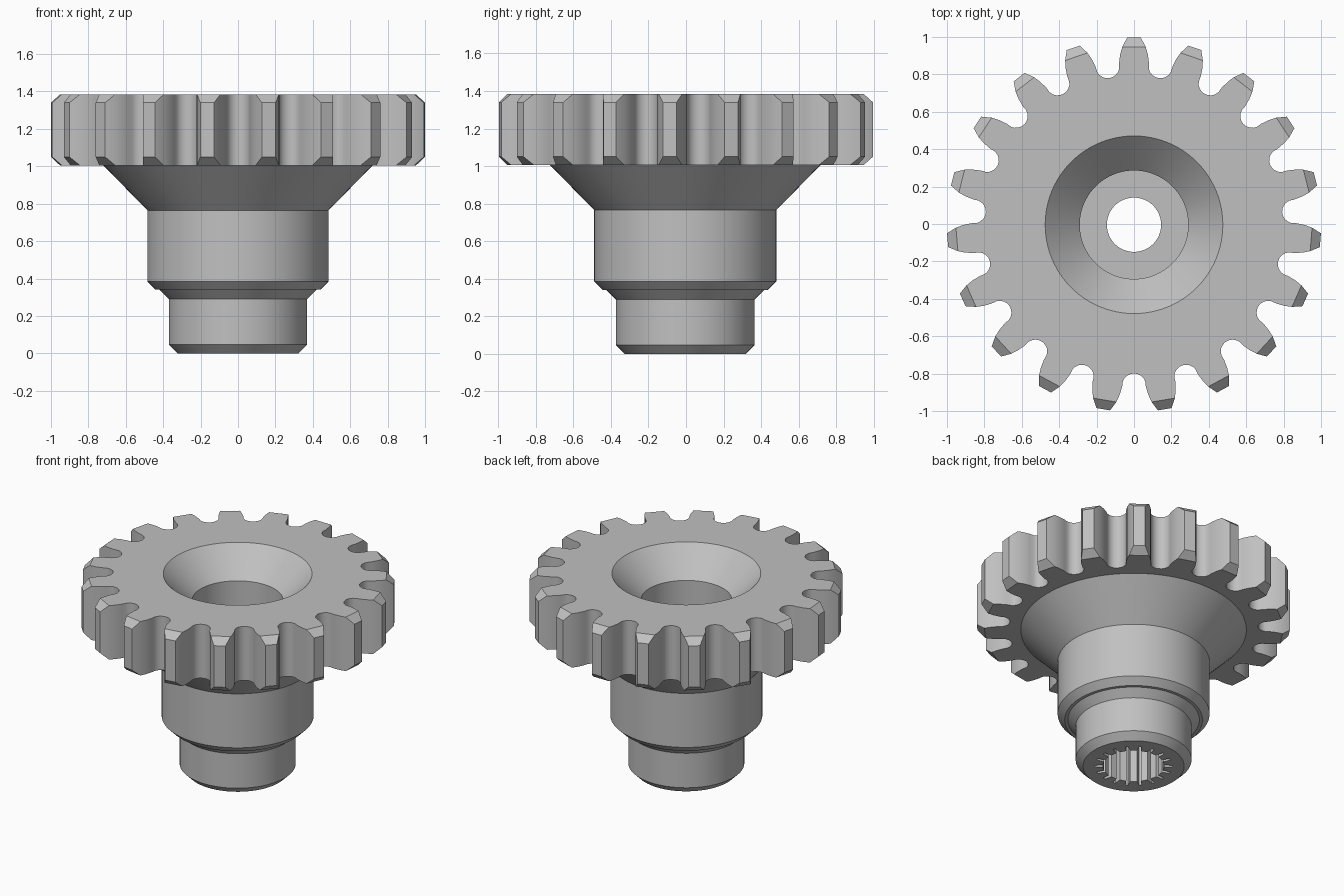
import bpy, bmesh
from math import sin, cos, pi

if "Cube" in bpy.data.objects:
    bpy.data.objects.remove(bpy.data.objects["Cube"], do_unlink=True)

TEETH, SPLINES, SEGMENTS = 19, 18, 96
TOP, UNDER, CHAMFER = 1.385, 1.005, 0.045
SPLINE_END, LEDGE = 0.5, 0.77
SHIFT = -0.004

steel = bpy.data.materials.new("steel grey")
steel.use_nodes = True
colour = (0.53, 0.53, 0.53, 1)
steel.diffuse_color = colour
steel.node_tree.nodes["Principled BSDF"].inputs["Base Color"].default_value = colour

bm = bmesh.new()


def ring(points, z):
    return [bm.verts.new((x, y + SHIFT, z)) for x, y in points]


def circle(r):
    return [(r * cos(2 * pi * i / SEGMENTS), r * sin(2 * pi * i / SEGMENTS))
            for i in range(SEGMENTS)]


def bridge(a, b):
    n = len(a)
    for i in range(n):
        j = (i + 1) % n
        bm.faces.new((a[i], a[j], b[j], b[i]))


def lathe(profile):
    rings = [ring(circle(r), z) for r, z in profile]
    for a, b in zip(rings, rings[1:]):
        bridge(a, b)
    return rings[0], rings[-1]


def fill_between(outer, inner):
    edges = []
    for loop in (outer, inner):
        for a, b in zip(loop, loop[1:] + loop[:1]):
            edges.append(bm.edges.get((a, b)) or bm.edges.new((a, b)))
    bmesh.ops.triangle_fill(bm, edges=edges, use_beauty=True)


def turn(x, y, a):
    return x * cos(a) - y * sin(a), x * sin(a) + y * cos(a)


# Gear outline: one tooth and the rounded gap after it, repeated
flank = [(0.865, 0.080), (0.91, 0.074), (0.95, 0.063), (1.0, 0.037)]
outline, is_tip = [], []
for t in range(TEETH):
    a = pi / 2 + 2 * pi * t / TEETH
    for r, w in flank:
        outline.append(turn(r, -w, a))
        is_tip.append(r == 1.0)
    for r, w in reversed(flank):
        outline.append(turn(r, w, a))
        is_tip.append(r == 1.0)
    for k in range(1, 10):
        s = pi * k / 10
        outline.append(turn(0.858 - 0.063 * sin(s), -0.063 * cos(s), a + pi / TEETH))
        is_tip.append(False)

# Tooth walls, with tip corners pulled in to leave room for the chamfers
low, high = ring(outline, UNDER), ring(outline, TOP)
for tip, lo, hi in zip(is_tip, low, high):
    if tip:
        lo.co.z += CHAMFER
        hi.co.z -= CHAMFER
bridge(low, high)
for loop in (low, high):
    for i, tip in enumerate(is_tip):
        if tip and is_tip[i + 1]:
            bm.faces.new((loop[i - 1], loop[i], loop[i + 1], loop[i + 2]))

# Turned outside of the hub, from the gear's underside to the foot
hub_top, hub_foot = lathe([(0.72, UNDER), (0.485, 0.765), (0.485, 0.385), (0.44, 0.34),
                           (0.42, 0.34), (0.37, 0.29), (0.37, 0.047), (0.323, 0)])

# Turned inside: through hole, counterbore and countersink
hole_end, sink_rim = lathe([(0.145, SPLINE_END), (0.145, LEDGE), (0.29, LEDGE),
                            (0.29, 1.2), (0.475, TOP)])

# Splined socket in the foot
socket = []
for t in range(SPLINES):
    a = pi / 2 + 2 * pi * t / SPLINES
    for r, turn_by in ((0.197, -0.11), (0.197, 0.11), (0.248, 0.14), (0.248, 0.21)):
        socket.append(turn(r, 0, a + turn_by))
mouth, socket_end = ring(socket, 0), ring(socket, SPLINE_END)
bridge(mouth, socket_end)

# Flat faces joining the walls
fill_between([v for v, tip in zip(high, is_tip) if not tip], sink_rim)
fill_between([v for v, tip in zip(low, is_tip) if not tip], hub_top)
fill_between(hub_foot, mouth)
fill_between(socket_end, hole_end)

bmesh.ops.recalc_face_normals(bm, faces=bm.faces)
mesh = bpy.data.meshes.new("pinion_gear")
bm.to_mesh(mesh)
bm.free()
mesh.materials.append(steel)
gear = bpy.data.objects.new("pinion_gear", mesh)
bpy.context.collection.objects.link(gear)
bpy.ops.object.select_all(action="DESELECT")
gear.select_set(True)
bpy.context.view_layer.objects.active = gear
bpy.ops.object.shade_smooth_by_angle(angle=pi / 6)
